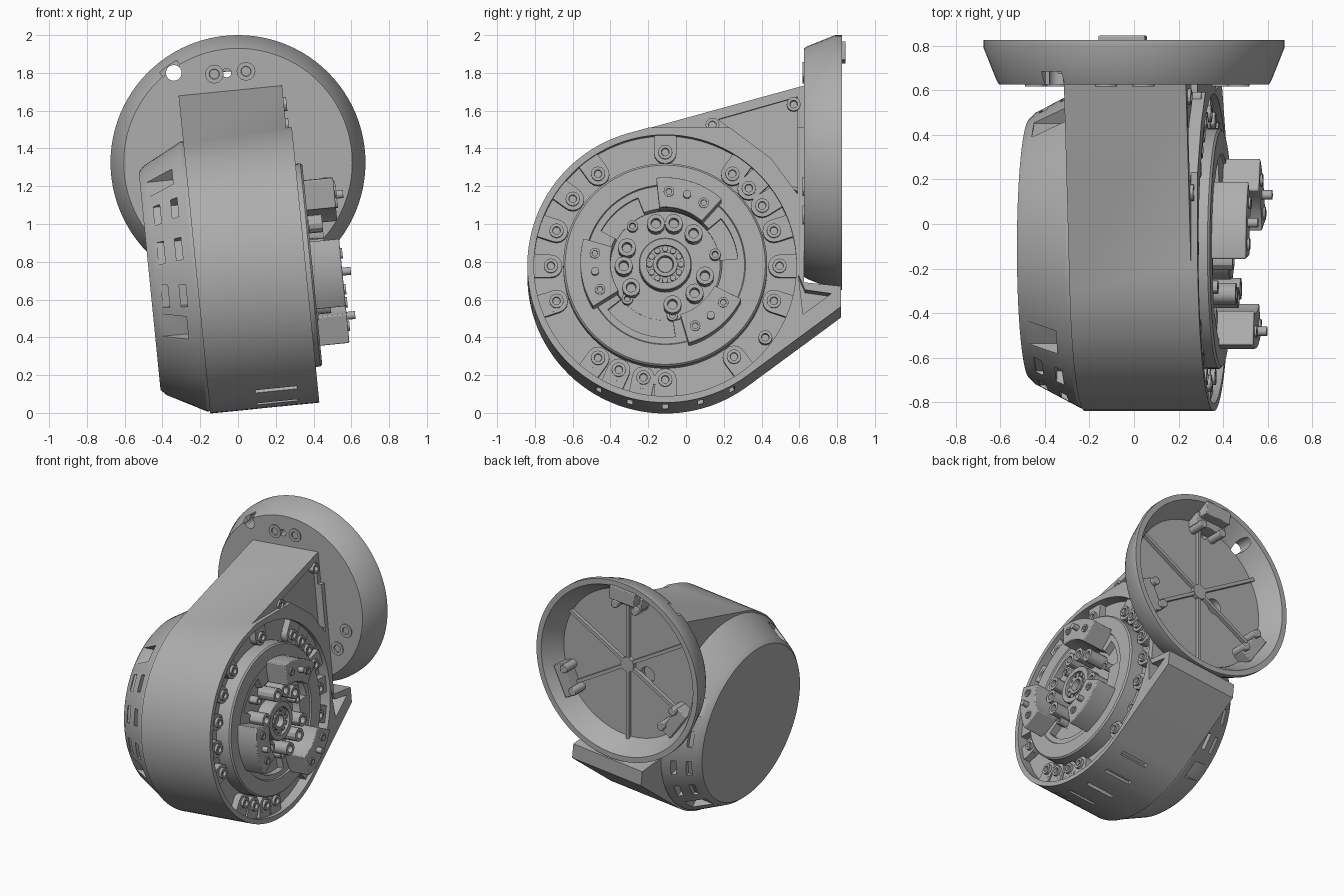
import bpy, bmesh, math
from math import radians, cos, sin, pi
from mathutils import Matrix

cube = bpy.data.objects.get("Cube")
if cube:
    bpy.data.objects.remove(cube)

grey = bpy.data.materials.new("machined_grey")
grey.use_nodes = True
COLOR = (0.42, 0.42, 0.42, 1)
grey.diffuse_color = COLOR
grey.node_tree.nodes["Principled BSDF"].inputs["Base Color"].default_value = COLOR

# Local frames: first axis is the turning axis, the other two span the face
DRUM = Matrix.Translation((0, -0.11, 0.745)) @ Matrix.Rotation(radians(-5.7), 4, 'Y')
DISC = Matrix.Translation((0, 0, 1.325)) @ Matrix.Rotation(pi / 2, 4, 'Z')


def polar(r, deg):
    return r * cos(radians(deg)), r * sin(radians(deg))


def add_lathe(bm, profile, n=16, v=0, w=0):
    """Turn (axis, radius) points around the first axis."""
    rings = [[bm.verts.new((u, v + r * cos(2 * pi * i / n), w + r * sin(2 * pi * i / n)))
              for i in range(n)] for u, r in profile]
    for a, b in zip(rings, rings[1:]):
        for i in range(n):
            j = (i + 1) % n
            bm.faces.new((a[i], a[j], b[j], b[i]))


def add_cyl(bm, u0, u1, r, v=0, w=0, n=16):
    add_lathe(bm, [(u0, 0), (u0, r), (u1, r), (u1, 0)], n, v, w)


def add_bolt(bm, u0, u1, r, v, w):
    """Socket head bolt with a sunk centre."""
    sink = u1 + (u0 - u1) * 0.45
    add_lathe(bm, [(u0, 0), (u0, r), (u1, r), (u1, r * .55), (sink, r * .5), (sink, 0)], 12, v, w)


def add_box(bm, deg, u, r, size):
    """Box of (axial, radial, tangential) size at a polar place."""
    m = (Matrix.Rotation(radians(deg), 4, 'X') @ Matrix.Translation((u, r, 0))
         @ Matrix.Diagonal((*size, 1)))
    bmesh.ops.create_cube(bm, size=1, matrix=m)


def add_prism(bm, pts, u0, u1):
    lo = [bm.verts.new((u0, v, w)) for v, w in pts]
    hi = [bm.verts.new((u1, v, w)) for v, w in pts]
    bm.faces.new(lo)
    bm.faces.new(hi)
    for i in range(len(pts)):
        j = (i + 1) % len(pts)
        bm.faces.new((lo[i], lo[j], hi[j], hi[i]))


def add_sector(bm, a0, a1, r0, r1, u0, u1):
    arc = [a0 + (a1 - a0) * i / 10 for i in range(11)]
    add_prism(bm, [polar(r1, a) for a in arc] + [polar(r0, a) for a in reversed(arc)], u0, u1)


def finish(name, bm, frame, bevel=0, cutter=None):
    bmesh.ops.remove_doubles(bm, verts=bm.verts, dist=1e-5)
    bmesh.ops.recalc_face_normals(bm, faces=bm.faces)
    me = bpy.data.meshes.new(name)
    bm.to_mesh(me)
    bm.free()
    me.materials.append(grey)
    ob = bpy.data.objects.new(name, me)
    ob.matrix_world = frame
    bpy.context.collection.objects.link(ob)
    bpy.ops.object.select_all(action='DESELECT')
    ob.select_set(True)
    bpy.context.view_layer.objects.active = ob
    if cutter:
        tool = finish(name + "_cutter", cutter, frame)
        tool.hide_render = True
        bpy.context.view_layer.objects.active = ob
        mod = ob.modifiers.new("cut", 'BOOLEAN')
        mod.operation = 'DIFFERENCE'
        mod.solver = 'EXACT'
        mod.use_self = True
        mod.object = tool
        bpy.ops.object.modifier_apply(modifier="cut")
        bpy.data.objects.remove(tool)
        ob.select_set(True)
    if bevel:
        mod = ob.modifiers.new("bevel", 'BEVEL')
        mod.width = bevel
        mod.segments = 2
    bpy.ops.object.shade_smooth_by_angle(angle=radians(30))
    return ob


# Housing: round drum drawn out into an arm that carries the rear disc
bm, cut = bmesh.new(), bmesh.new()
outline = [polar(0.73, 105.5 + 201 * i / 60) for i in range(61)]
outline += [(0.93, -0.22), (0.93, -0.11), (0.735, -0.09), (0.735, 0.96)]
add_prism(bm, outline, -0.22, 0.36)
add_cyl(cut, 0.28, 0.5, 0.695, n=96)
add_prism(cut, [(-0.3, 0.735), (1, 0.735), (1, 1.2), (-0.3, 1.2)], 0.33, 0.52)
add_prism(cut, [(0.28, 0.78), (0.70, 0.90), (0.70, 0.38), (0.56, 0.57)], 0.305, 0.51)
add_prism(cut, [(0.705, -0.05), (0.74, -0.13), (0.88, -0.15), (0.73, -0.26)], 0.2, 0.5)
for deg in (241, 255, 270, 285, 299):
    add_box(cut, deg, 0.14, 0.73, (0.22, 0.06, 0.03))
finish("housing", bm, DRUM, cutter=cut)

# Side cap with cooling slots and corner notches
bm, cut = bmesh.new(), bmesh.new()
add_lathe(bm, [(-0.2, 0), (-0.2, 0.715), (-0.235, 0.718), (-0.44, 0.61), (-0.47, 0.58), (-0.47, 0)], 96)
for deg in (147, 167, 188, 327, 347, 8):
    for u in (-0.30, -0.395):
        add_box(cut, deg, u, 0.67, (0.035, 0.11, 0.12))
for deg, u in ((128, -0.38), (203, -0.38), (308, -0.38), (30, -0.34)):
    add_box(cut, deg, u, 0.70, (0.17, 0.18, 0.13))
finish("side_cap", bm, DRUM, cutter=cut)

# Output ring with stepped face and openings between the blocks
bm, cut = bmesh.new(), bmesh.new()
add_lathe(bm, [(0.2, 0), (0.2, 0.54), (0.385, 0.54), (0.395, 0.53), (0.395, 0.425),
               (0.385, 0.42), (0.385, 0.30), (0.33, 0.29), (0.33, 0)], 96)
for a0, a1 in ((112, 152), (218, 278), (5, 40)):
    add_sector(cut, a0, a1, 0.25, 0.385, 0.335, 0.5)
finish("output_ring", bm, DRUM, cutter=cut)

# Sector blocks with bolts and a locating pin
bm, pins = bmesh.new(), bmesh.new()
for mid in (72, 188, 310):
    add_sector(bm, mid - 24, mid + 24, 0.29, 0.45, 0.36, 0.55)
    for off in (-15, 15):
        add_bolt(pins, 0.52, 0.56, 0.028, *polar(0.375, mid + off))
    add_cyl(pins, 0.5, 0.595, 0.021, *polar(0.375, mid))
finish("sector_blocks", bm, DRUM, bevel=0.006)
finish("block_pins", pins, DRUM)

# Centre hub with bearing
bm = bmesh.new()
add_lathe(bm, [(0.3, 0), (0.3, 0.14), (0.435, 0.14), (0.44, 0.135), (0.44, 0.10), (0.40, 0.10),
               (0.40, 0.065), (0.43, 0.065), (0.43, 0.045), (0.39, 0.04), (0.39, 0)], 40)
for i in range(12):
    add_cyl(bm, 0.38, 0.425, 0.016, *polar(0.083, 30 * i), n=10)
finish("centre_hub", bm, DRUM)

# Tall hub bolts
bm = bmesh.new()
for deg in (103, 78, 47, 157, 183, 215, 343, 315, 280):
    add_bolt(bm, 0.32, 0.47, 0.048, *polar(0.22, deg))
for deg in (130, 222, 278, 12):
    add_bolt(bm, 0.32, 0.40, 0.03, *polar(0.27, deg))
finish("hub_bolts", bm, DRUM)

# Bolt circle on raised pads in the channel
bm, pads = bmesh.new(), bmesh.new()
for deg in (0, 18, 32, 43, 54, 90, 126, 144, 162, 180, 198, 234, 246, 259, 270, 307, 342):
    v, w = polar(0.605, deg)
    add_bolt(bm, 0.3, 0.35, 0.038, v, w)
    add_cyl(pads, 0.25, 0.33, 0.06, v, w)
    add_box(pads, deg, 0.29, 0.65, (0.079, 0.09, 0.12))
for v, w in ((0.68, 0.86), (0.25, 0.75), (0.68, 0.385), (0.53, -0.38)):
    add_bolt(bm, 0.27, 0.345, 0.037, v, w)
finish("rim_bolts", bm, DRUM)
finish("rim_pads", pads, DRUM)

# Rear disc: hollow dish open to the back
bm, cut = bmesh.new(), bmesh.new()
add_lathe(bm, [(0.625, 0), (0.625, 0.605), (0.645, 0.617), (0.79, 0.675), (0.825, 0.675),
               (0.825, 0.635), (0.70, 0.56), (0.675, 0.55), (0.675, 0)], 96)
for v, w, r in ((0.34, 0.475, 0.042), (0.06, 0.475, 0.024), (0.15, -0.05, 0.06)):
    add_cyl(cut, 0.5, 0.9, r, v, w)
add_box(cut, 54, 0.64, 0.63, (0.09, 0.06, 0.11))
finish("rear_disc", bm, DISC, cutter=cut)

# Spokes inside the dish
bm = bmesh.new()
for i in range(6):
    add_box(bm, 30 + 60 * i, 0.685, 0.30, (0.035, 0.53, 0.025))
add_cyl(bm, 0.67, 0.705, 0.055)
finish("disc_spokes", bm, DISC)

# Three clips in the dish, with posts and front bolts
bm, bolts = bmesh.new(), bmesh.new()
for deg in (85, 205, 325):
    add_box(bm, deg, 0.72, 0.53, (0.10, 0.09, 0.24))
    for side in (-1, 1):
        v, w = polar(0.485, deg + side * 10)
        add_cyl(bm, 0.67, 0.80, 0.03, v, w)
        add_bolt(bolts, 0.64, 0.617, 0.05, v, w)
add_box(bm, 85, 0.79, 0.585, (0.11, 0.10, 0.21))
finish("disc_clips", bm, DISC, bevel=0.005)
finish("disc_bolts", bolts, DISC)
